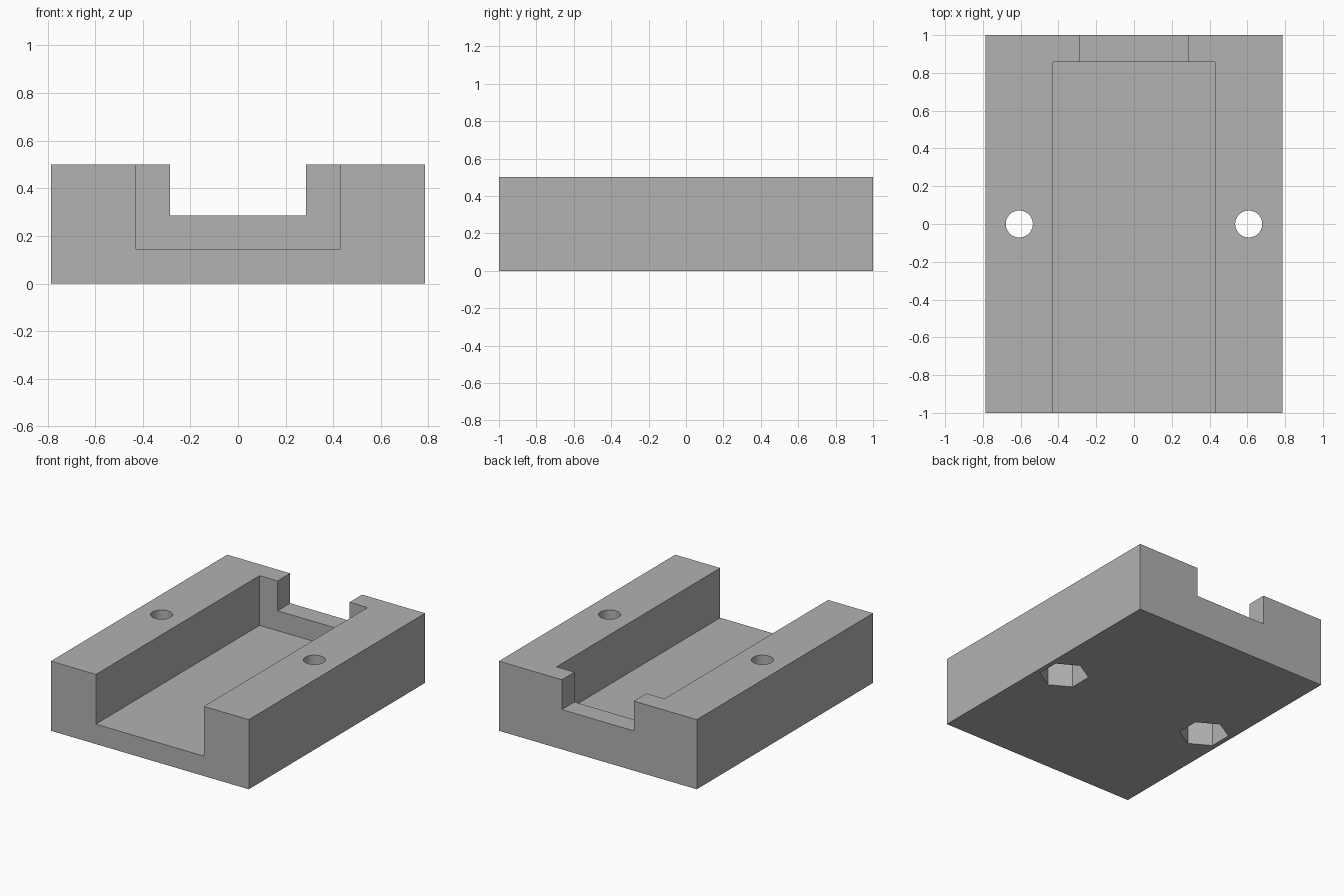
import bpy
import math

cube = bpy.data.objects.get("Cube")
if cube:
    bpy.data.objects.remove(cube, do_unlink=True)

U = 1 / 7                       # one wall thickness
WIDTH, LENGTH, HEIGHT = 11 * U, 2.0, 3.5 * U
OVER = 0.1                      # how far cutters poke out

grey = bpy.data.materials.new("grey")
grey.use_nodes = True
colour = (0.445, 0.445, 0.445, 1)
grey.diffuse_color = colour
grey.node_tree.nodes["Principled BSDF"].inputs["Base Color"].default_value = colour


def box(name, x, y, z):
    """Box spanning the given (low, high) ranges."""
    spans = (x, y, z)
    bpy.ops.mesh.primitive_cube_add(size=1, location=[(a + b) / 2 for a, b in spans])
    ob = bpy.context.object
    ob.name = name
    ob.scale = [b - a for a, b in spans]
    bpy.ops.object.transform_apply(location=True, rotation=False, scale=True)
    ob.data.materials.append(grey)
    return ob


def prism(name, sides, radius, x, z, turn=0):
    """Upright prism at y = 0 spanning the z range."""
    bpy.ops.mesh.primitive_cylinder_add(
        vertices=sides, radius=radius, depth=z[1] - z[0],
        location=(x, 0, (z[0] + z[1]) / 2), rotation=(0, 0, turn))
    ob = bpy.context.object
    ob.name = name
    ob.data.materials.append(grey)
    return ob


# Solid block
body = box("channel_block", (-WIDTH / 2, WIDTH / 2), (-LENGTH / 2, LENGTH / 2), (0, HEIGHT))

# Main channel open to the front, and the narrower notch in the back wall
cutters = [
    box("channel_cutter", (-3 * U, 3 * U), (-1 - OVER, 1 - U), (U, HEIGHT + OVER)),
    box("notch_cutter", (-2 * U, 2 * U), (0.5, 1 + OVER), (2 * U, HEIGHT + OVER)),
]

# Bolt holes with hexagonal nut pockets underneath
for side, label in ((1, "left"), (-1, "right")):
    x = side * 4.25 * U
    cutters.append(prism(label + "_bolt_cutter", 48, U / 2, x, (-OVER, HEIGHT + OVER)))
    cutters.append(prism(label + "_nut_cutter", 6, U / math.cos(math.pi / 6), x, (-OVER, 0.25)))

for cutter in cutters:
    mod = body.modifiers.new(cutter.name, "BOOLEAN")
    mod.operation = "DIFFERENCE"
    mod.solver = "EXACT"
    mod.object = cutter
    cutter.hide_render = True

# Apply the cuts and drop the cutters
bpy.ops.object.select_all(action="DESELECT")
body.select_set(True)
bpy.context.view_layer.objects.active = body
for cutter in cutters:
    bpy.ops.object.modifier_apply(modifier=cutter.name)
    bpy.data.objects.remove(cutter, do_unlink=True)
bpy.ops.object.shade_smooth_by_angle(angle=math.radians(30))
